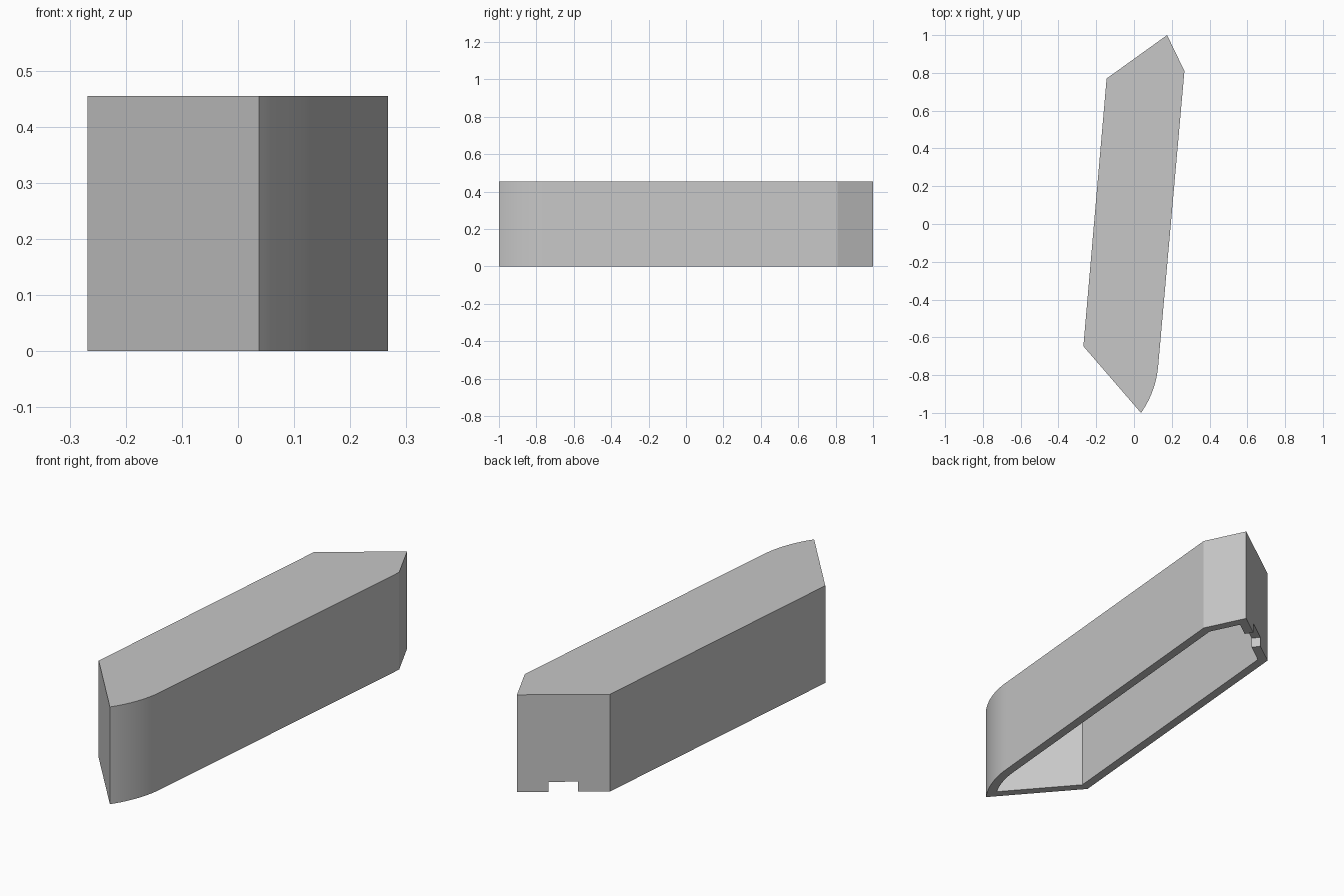
import bpy, bmesh, math
from mathutils import Vector

cube = bpy.data.objects.get("Cube")
if cube:
    bpy.data.objects.remove(cube, do_unlink=True)

HEIGHT, WALL = 0.455, 0.041
NOTCH_HALF, NOTCH_HEIGHT = 0.063, 0.047

grey = bpy.data.materials.new("light grey")
grey.use_nodes = True
colour = (0.57, 0.57, 0.57, 1)
grey.diffuse_color = colour
grey.node_tree.nodes["Principled BSDF"].inputs["Base Color"].default_value = colour


def arc(start, end, half_angle, steps):
    """Points on a circular arc turning left from start to end."""
    chord = end - start
    radius = chord.length / (2 * math.sin(half_angle))
    side = Vector((-chord.y, chord.x)).normalized()
    centre = (start + end) / 2 + side * radius * math.cos(half_angle)
    spoke = start - centre
    pts = []
    for i in range(steps + 1):
        a = 2 * half_angle * i / steps
        c, s = math.cos(a), math.sin(a)
        pts.append(centre + Vector((spoke.x * c - spoke.y * s, spoke.x * s + spoke.y * c)))
    return pts


def inset(points, distance):
    """Mitred inward offset of a counter-clockwise outline."""
    result = []
    for i, p in enumerate(points):
        d1 = (p - points[i - 1]).normalized()
        d2 = (points[(i + 1) % len(points)] - p).normalized()
        n1, n2 = Vector((-d1.y, d1.x)), Vector((-d2.y, d2.x))
        result.append(p + (n1 + n2) * distance / (1 + n1.dot(n2)))
    return result


def at(p, z):
    return Vector((p.x, p.y, z))


# Plan outline, counter-clockwise from the front tip, with one rounded flank
tip, flank = Vector((0.037, -1)), Vector((0.128, -0.75))
back_right, back_tip = Vector((0.267, 0.81)), Vector((0.175, 1))
back_left, front_left = Vector((-0.145, 0.77)), Vector((-0.268, -0.647))
outer = arc(tip, flank, math.radians(15.3), 14) + [back_right, back_tip, back_left, front_left]
inner = inset(outer, WALL)

# Cable notch in the middle of the back end wall
along = (back_left - back_tip).normalized()
inward = Vector((-along.y, along.x))
middle = (back_tip + back_left) / 2


def notch_path(depth):
    first = middle - along * NOTCH_HALF + inward * depth
    second = middle + along * NOTCH_HALF + inward * depth
    return [at(first, 0), at(first, NOTCH_HEIGHT), at(second, NOTCH_HEIGHT), at(second, 0)]


bm = bmesh.new()


def add_face(points):
    bm.faces.new([bm.verts.new(p) for p in points])


# Hollow cover, open underneath: outer wall, inner wall and bottom rim per side
ceiling = HEIGHT - WALL
for i, p in enumerate(outer):
    j = (i + 1) % len(outer)
    notched = p == back_tip
    out_path = [at(p, 0)] + (notch_path(0) if notched else []) + [at(outer[j], 0)]
    in_path = [at(inner[i], 0)] + (notch_path(WALL) if notched else []) + [at(inner[j], 0)]
    add_face(out_path + [at(outer[j], HEIGHT), at(p, HEIGHT)])
    add_face(in_path[::-1] + [at(inner[i], ceiling), at(inner[j], ceiling)])
    for k in range(len(out_path) - 1):
        add_face([out_path[k], in_path[k], in_path[k + 1], out_path[k + 1]])

# Roof and its underside
add_face([at(p, HEIGHT) for p in outer])
add_face([at(p, ceiling) for p in reversed(inner)])

bmesh.ops.remove_doubles(bm, verts=bm.verts[:], dist=0.0001)
mesh = bpy.data.meshes.new("cover")
bm.to_mesh(mesh)
bm.free()
mesh.materials.append(grey)
cover = bpy.data.objects.new("cover", mesh)
bpy.context.collection.objects.link(cover)

# Smooth the rounded flank, keep corners sharp
bpy.ops.object.select_all(action='DESELECT')
cover.select_set(True)
bpy.context.view_layer.objects.active = cover
bpy.ops.object.shade_smooth_by_angle(angle=math.radians(20))
